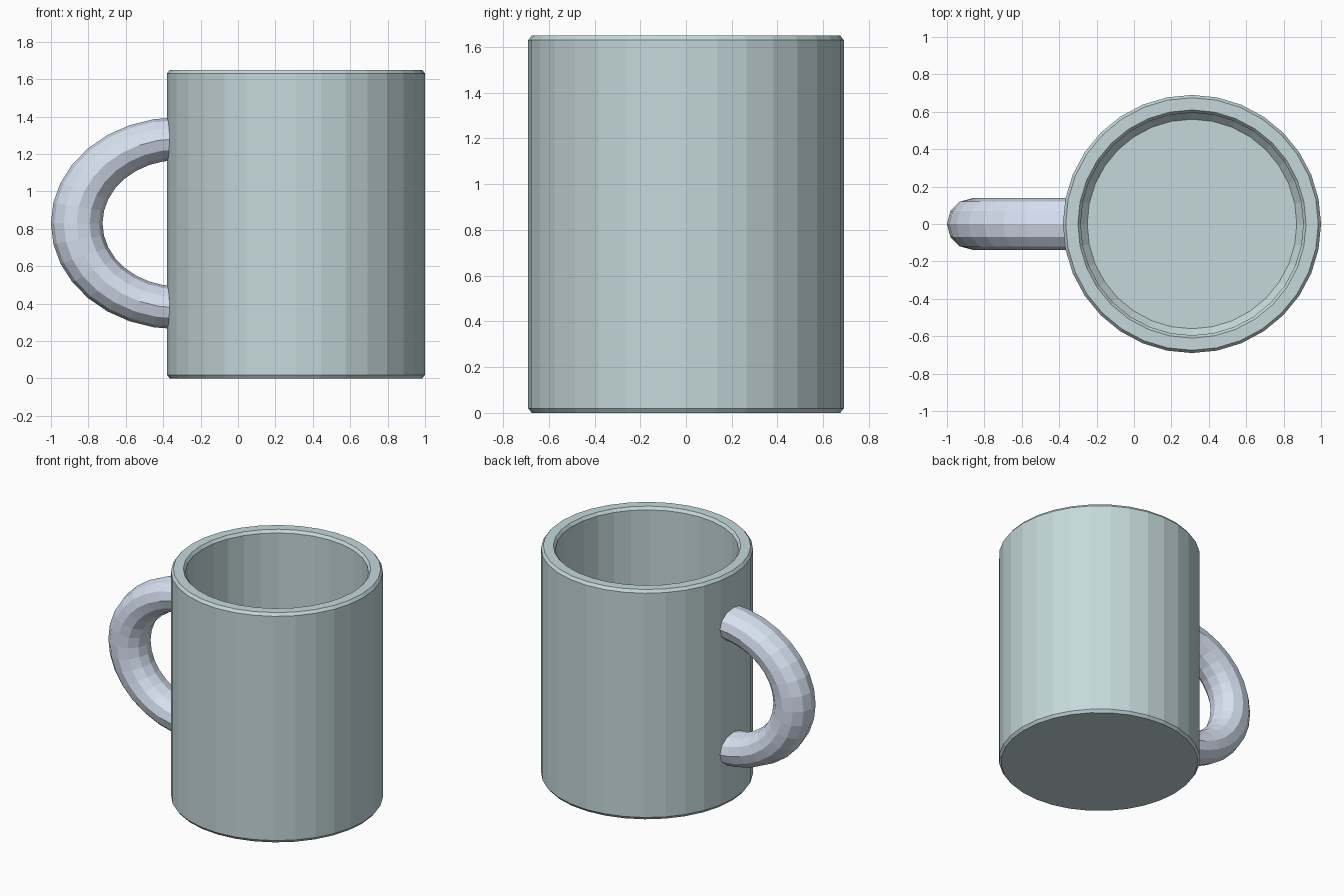
import bpy, bmesh, math

if "Cube" in bpy.data.objects:
    bpy.data.objects.remove(bpy.data.objects["Cube"])

HEIGHT = 1.65
CENTRE_X = 0.31


def finish(name, bm, colour):
    bmesh.ops.recalc_face_normals(bm, faces=bm.faces)
    mesh = bpy.data.meshes.new(name)
    bm.to_mesh(mesh)
    bm.free()
    obj = bpy.data.objects.new(name, mesh)
    bpy.context.collection.objects.link(obj)
    mat = bpy.data.materials.new(name + "_colour")
    mat.diffuse_color = (*colour, 1)
    mat.use_nodes = True
    mat.node_tree.nodes["Principled BSDF"].inputs["Base Color"].default_value = mat.diffuse_color
    mesh.materials.append(mat)
    return obj


def skin(bm, rings, wrap):
    # Join neighbouring closed rings with quads, then cap the two ends
    n = len(rings[0])
    for a, b in zip(rings, rings[1:]):
        for i in range(n):
            j = (i + 1) % n
            bm.faces.new((a[i], a[j], b[j], b[i]))
    if wrap:
        bm.faces.new(rings[0])
        bm.faces.new(rings[-1])


# Cup body: hollow lathed wall with slightly worn rims and a solid floor
profile = [(0.675, 0), (0.69, 0.02), (0.69, HEIGHT - 0.02), (0.675, HEIGHT),
           (0.61, HEIGHT), (0.595, HEIGHT - 0.02), (0.595, 0.14), (0.56, 0.10)]
SIDES = 32
bm = bmesh.new()
rings = []
for r, z in profile:
    rings.append([bm.verts.new((CENTRE_X + r * math.cos(math.tau * i / SIDES),
                                r * math.sin(math.tau * i / SIDES), z))
                  for i in range(SIDES)])
skin(bm, rings, True)
finish("cup_body", bm, (0.56, 0.69, 0.71))

# Handle: half of a stretched torus whose ends sit inside the cup wall
MAJOR, MINOR, STRETCH = 0.452, 0.115, 1.2
STEPS, TUBE = 16, 12
bm = bmesh.new()
rings = []
for s in range(STEPS + 1):
    a = math.pi / 2 + math.pi * s / STEPS
    ring = []
    for t in range(TUBE):
        b = math.tau * t / TUBE
        r = MAJOR + MINOR * math.cos(b)
        ring.append(bm.verts.new((-0.32 + STRETCH * r * math.cos(a),
                                  STRETCH * MINOR * math.sin(b),
                                  0.83 + r * math.sin(a))))
    rings.append(ring)
skin(bm, rings, True)
finish("handle", bm, (0.68, 0.75, 0.88))
